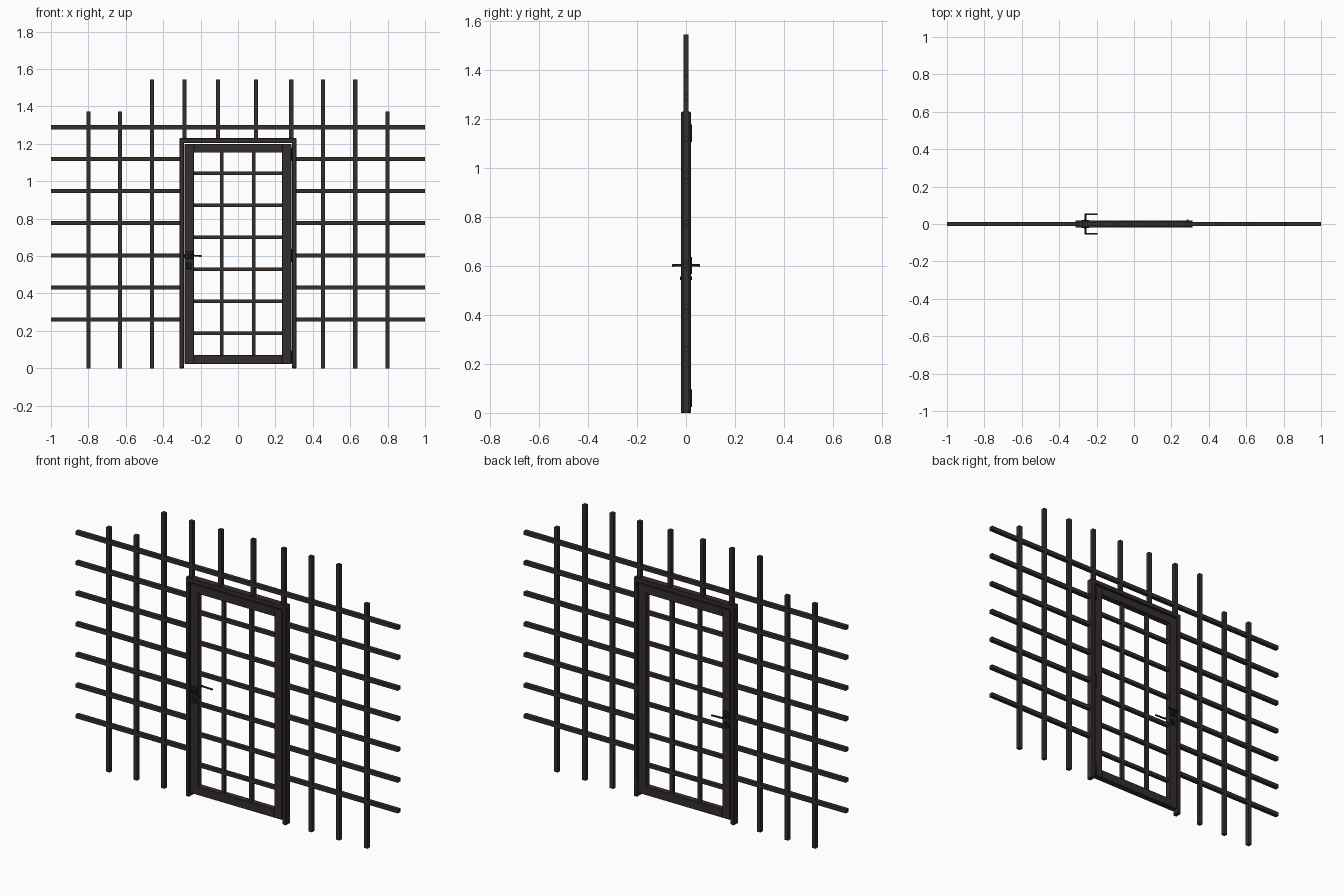
import bpy, bmesh, math
from mathutils import Vector

if "Cube" in bpy.data.objects:
    bpy.data.objects.remove(bpy.data.objects["Cube"])


def material(name, rgb):
    m = bpy.data.materials.new(name)
    m.diffuse_color = (*rgb, 1)
    m.use_nodes = True
    m.node_tree.nodes["Principled BSDF"].inputs["Base Color"].default_value = m.diffuse_color
    return m


IRON = material("dark brown iron", (0.036, 0.027, 0.027))
BLACK = material("black metal", (0.012, 0.011, 0.011))


def finish(name, bm, mat):
    me = bpy.data.meshes.new(name)
    bm.to_mesh(me)
    bm.free()
    ob = bpy.data.objects.new(name, me)
    bpy.context.collection.objects.link(ob)
    me.materials.append(mat)
    return ob


def box(name, x, y, z, mat=IRON, bevel=0.0):
    """Box from (min, max) ranges."""
    bm = bmesh.new()
    bmesh.ops.create_cube(bm, size=1)
    for v in bm.verts:
        v.co = [r[0] if c < 0 else r[1] for c, r in zip(v.co, (x, y, z))]
    if bevel:
        bmesh.ops.bevel(bm, geom=bm.edges[:], offset=bevel, segments=1, affect='EDGES')
    return finish(name, bm, mat)


def rod(name, a, b, r, mat=BLACK, sides=12):
    """Round rod between two points."""
    a, b = Vector(a), Vector(b)
    bm = bmesh.new()
    bmesh.ops.create_cone(bm, cap_ends=True, segments=sides, radius1=r, radius2=r,
                          depth=(b - a).length)
    q = Vector((0, 0, 1)).rotation_difference(b - a)
    for v in bm.verts:
        v.co = q @ v.co + (a + b) / 2
    for f in bm.faces:
        f.smooth = len(f.verts) == 4
    return finish(name, bm, mat)


H = 0.011            # half thickness of the grille bars
Y = (-H, H)

# Horizontal grille bars: one above the door, the rest on both sides
box("top_rail", (-1, 1), Y, (1.289 - H, 1.289 + H))
for i in range(6):
    z = 0.26 + i * 0.172
    box("left_rail", (-1, -0.30), Y, (z - H, z + H))
    box("right_rail", (0.30, 1), Y, (z - H, z + H))

# Vertical grille bars (x, bottom, top)
for x, z0, z1 in ((-0.80, 0, 1.373), (-0.63, 0, 1.373), (-0.459, 0, 1.545),
                  (-0.287, 1.22, 1.545), (-0.106, 1.22, 1.545), (0.096, 1.22, 1.545),
                  (0.285, 1.22, 1.545), (0.455, 0, 1.545), (0.627, 0, 1.545),
                  (0.80, 0, 1.373)):
    box("upright_bar", (x - H, x + H), Y, (z0, z1))

# Fixed door frame
FY = (-0.02, 0.02)
for s in (-1, 1):
    box("frame_jamb", sorted((s * 0.312, s * 0.289)), FY, (0, 1.23), bevel=0.003)
box("frame_head", (-0.312, 0.312), FY, (1.204, 1.23), bevel=0.003)

# Door leaf: stiles, rails and inner grille
LY = (-0.017, 0.017)
for s in (-1, 1):
    box("door_stile", sorted((s * 0.285, s * 0.236)), LY, (0.023, 1.199), bevel=0.002)
for z in ((0.023, 0.071), (1.153, 1.199)):
    box("door_rail", (-0.238, 0.238), LY, z, bevel=0.002)
for x in (-0.087, 0.084):
    box("door_upright", (x - 0.01, x + 0.01), (-0.01, 0.01), (0.06, 1.16))
for i in range(6):
    z = 0.187 + i * 0.1712
    box("door_crossbar", (-0.24, 0.24), (-0.01, 0.01), (z - 0.01, z + 0.01))

# Hinges on the back of the right side
for z in (0.06, 0.602, 1.142):
    rod("hinge_pin", (0.287, 0.019, z - 0.035), (0.287, 0.019, z + 0.035), 0.006)

# Lever handles, plates and lock cylinders on both faces
for s in (-1, 1):
    box("handle_plate", (-0.281, -0.241), sorted((s * 0.016, s * 0.0205)), (0.585, 0.628), BLACK, 0.001)
    box("lock_plate", (-0.275, -0.245), sorted((s * 0.016, s * 0.0205)), (0.532, 0.568), BLACK, 0.001)
    rod("lock_cylinder", (-0.26, s * 0.016, 0.55), (-0.26, s * 0.024, 0.55), 0.007)
    rod("handle_spindle", (-0.26, s * 0.016, 0.603), (-0.26, s * 0.055, 0.603), 0.0055)
    rod("handle_lever", (-0.265, s * 0.052, 0.603), (-0.195, s * 0.052, 0.601), 0.005)

# Latch between leaf and frame
box("latch", (-0.293, -0.28), (-0.005, 0.005), (0.59, 0.61), BLACK)
